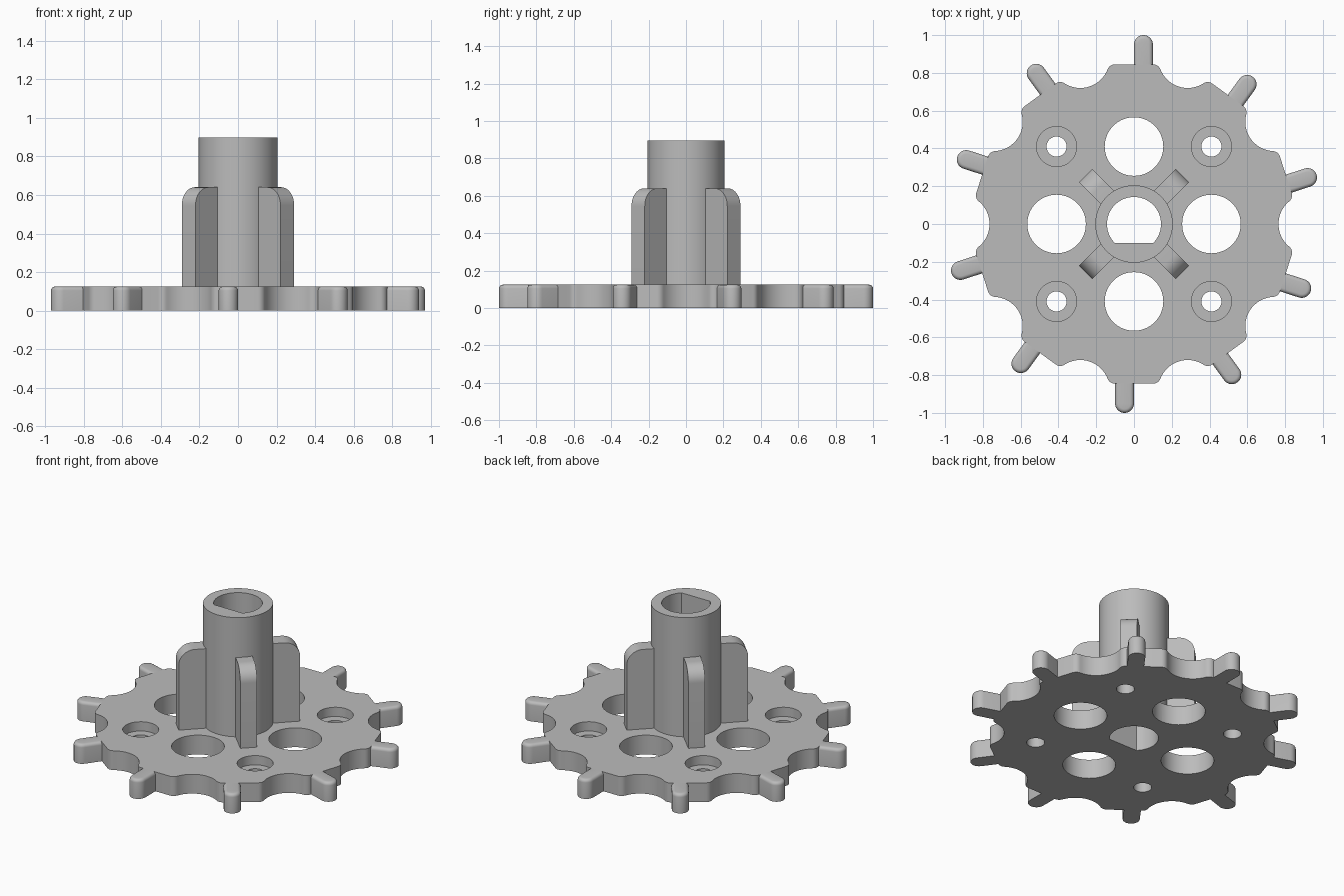
import bpy, bmesh
from math import sin, cos, pi, sqrt, atan2, asin, radians
from mathutils import Matrix

cube = bpy.data.objects.get("Cube")
if cube:
    bpy.data.objects.remove(cube, do_unlink=True)

grey = bpy.data.materials.new("plain grey")
grey.use_nodes = True
grey.diffuse_color = (0.5, 0.5, 0.5, 1)
grey.node_tree.nodes["Principled BSDF"].inputs["Base Color"].default_value = (0.5, 0.5, 0.5, 1)

PLATE_TOP = 0.125
HUB_TOP = 0.897
RIM = 0.845
TEETH = 10


def arc(cx, cy, r, a0, a1, n):
    return [(cx + r * cos(a0 + (a1 - a0) * i / n), cy + r * sin(a0 + (a1 - a0) * i / n))
            for i in range(n + 1)]


def circle(cx, cy, r, n=64):
    return arc(cx, cy, r, 0, 2 * pi, n)[:-1]


def prism(name, outline, z0, z1, matrix=None, round_top=None):
    """Extrude a 2D outline; optionally round the top edges chosen by a rule."""
    bm = bmesh.new()
    face = bm.faces.new([bm.verts.new((x, y, z0)) for x, y in outline])
    new = bmesh.ops.extrude_face_region(bm, geom=[face])["geom"]
    bmesh.ops.translate(bm, vec=(0, 0, z1 - z0),
                        verts=[v for v in new if isinstance(v, bmesh.types.BMVert)])
    if round_top:
        edges = [e for e in bm.edges
                 if all(v.co.z > z1 - 1e-5 for v in e.verts) and round_top(e)]
        bmesh.ops.bevel(bm, geom=edges, offset=0.02, segments=4, profile=0.5, affect='EDGES')
    if matrix:
        bm.transform(matrix)
    bmesh.ops.recalc_face_normals(bm, faces=bm.faces)
    mesh = bpy.data.meshes.new(name)
    bm.to_mesh(mesh)
    bm.free()
    mesh.materials.append(grey)
    obj = bpy.data.objects.new(name, mesh)
    bpy.context.collection.objects.link(obj)
    return obj


def cut(obj, cutters):
    """Subtract the cutters and keep the finished mesh."""
    for c in cutters:
        c.hide_render = True
        mod = obj.modifiers.new("cut", 'BOOLEAN')
        mod.operation = 'DIFFERENCE'
        mod.solver = 'EXACT'
        mod.object = c
    bpy.context.view_layer.update()
    graph = bpy.context.evaluated_depsgraph_get()
    mesh = bpy.data.meshes.new_from_object(obj.evaluated_get(graph))
    obj.modifiers.clear()
    obj.data = mesh


# Scalloped rim: flat pad, rounded corner, hollow, mirrored corner, repeated
hollow_at, hollow_r, corner_r = 0.92, 0.155, 0.04
step = 2 * pi / TEETH
hx, hy = hollow_at * sin(step / 2), hollow_at * cos(step / 2)
cy = RIM - corner_r
dx = sqrt((hollow_r + corner_r) ** 2 - (hy - cy) ** 2)
cx = hx - dx
turn = atan2(hy - cy, dx)
left_corner = arc(cx, cy, corner_r, pi / 2, turn, 6)
middle = 1.5 * pi - step / 2
half_hollow = arc(hx, hy, hollow_r, pi + turn, middle, 12)[1:]
half = left_corner + half_hollow
# Mirror the half pad across its own centre line
pad = [(-x, y) for x, y in reversed(half)][1:] + half
rim = []
for k in range(TEETH):
    a = -k * step
    rim += [(x * cos(a) - y * sin(a), x * sin(a) + y * cos(a)) for x, y in pad]
plate = prism("scalloped_plate", rim, 0, PLATE_TOP)

# Bore with one flat side
bore_r = 0.143
flat = asin(0.1 / bore_r)
bore = prism("bore_cutter", arc(0, 0, bore_r, -flat, pi + flat, 60), -0.1, 1.1)

# Four large openings and four counterbored screw holes
cutters = [bore]
for k in range(4):
    a = k * pi / 2
    x, y = 0.41 * cos(a), 0.41 * sin(a)
    cutters.append(prism("opening_cutter", circle(x, y, 0.155), -0.1, 0.3))
    sx, sy = x - y, x + y
    cutters.append(prism("screw_cutter", circle(sx, sy, 0.053, 40), -0.1, 0.3))
    cutters.append(prism("counterbore_cutter", circle(sx, sy, 0.106, 48), 0.065, 0.3))
cut(plate, cutters)

# Hub tube
hub = prism("hub", circle(0, 0, 0.205, 96), PLATE_TOP, HUB_TOP)
cut(hub, [bore])
for c in cutters:
    bpy.data.objects.remove(c, do_unlink=True)
parts = [plate, hub]

# Rim teeth, set to one side of each pad's centre line
tooth = [(0, RIM), (0.1, RIM)] + arc(0.05, 0.95, 0.05, 0, pi, 16)
for k in range(TEETH):
    parts.append(prism("tooth_%d" % (k + 1), tooth, 0, PLATE_TOP,
                       Matrix.Rotation(-k * step, 4, 'Z'),
                       lambda e: any(v.co.y > RIM + 0.001 for v in e.verts)))

# Diagonal fins with a rounded outer shoulder
fin_r, fin_top, shoulder = 0.362, 0.64, 0.095
fin = [(0.19, PLATE_TOP), (fin_r, PLATE_TOP)]
fin += arc(fin_r - shoulder, fin_top - shoulder, shoulder, 0, pi / 2, 12)
fin += [(0.19, fin_top)]
upright = Matrix.Rotation(pi / 2, 4, 'X')
for k in range(4):
    spin = Matrix.Rotation(radians(45 + 90 * k), 4, 'Z')
    parts.append(prism("fin_%d" % (k + 1), fin, -0.05, 0.05, spin @ upright))

# Smooth the curved walls, keep the edges sharp
bpy.ops.object.select_all(action='DESELECT')
for p in parts:
    p.select_set(True)
bpy.context.view_layer.objects.active = plate
bpy.ops.object.shade_smooth_by_angle(angle=radians(30))
